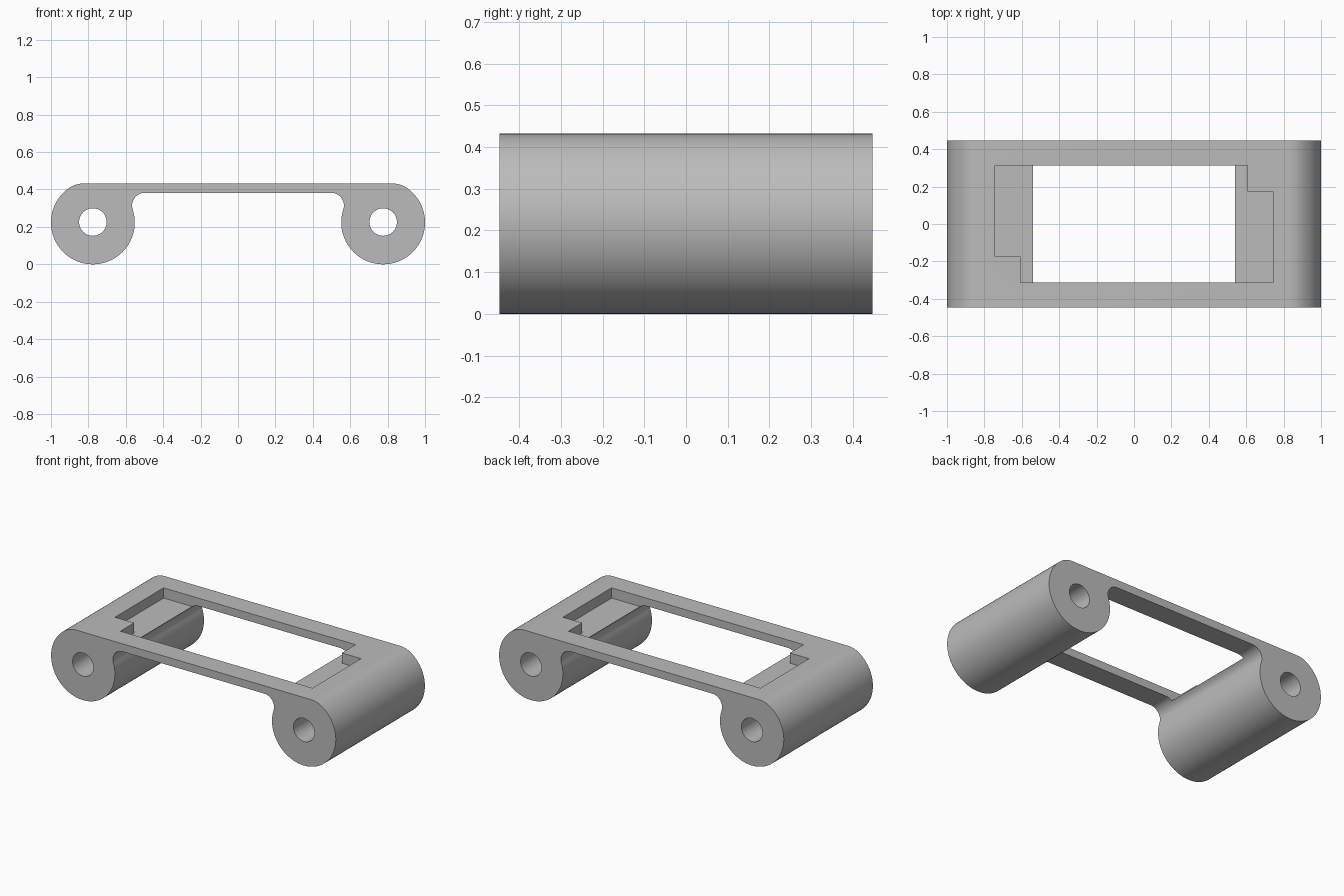
import bpy, bmesh, math
from mathutils import Vector

if "Cube" in bpy.data.objects:
    bpy.data.objects.remove(bpy.data.objects["Cube"], do_unlink=True)

TOP, UNDER, FLOOR = 0.432, 0.382, 0.367   # plate top, plate underside, pocket floor
HALF_DEPTH = 0.447
R, CX, CZ = 0.224, 0.776, 0.224           # end barrels
BORE = 0.0735
FILLET, SHOULDER = 0.068, 0.14            # inner and outer blend radii

grey = bpy.data.materials.new("Plain grey")
grey.use_nodes = True
colour = (0.5, 0.5, 0.5, 1)
grey.diffuse_color = colour
grey.node_tree.nodes["Principled BSDF"].inputs["Base Color"].default_value = colour


def arc(cx, cz, r, start, end, steps):
    angles = [start + (end - start) * i / steps for i in range(steps + 1)]
    return [(cx + r * math.cos(a), cz + r * math.sin(a)) for a in angles]


def prism(name, points, offset):
    """Extrude a closed outline of 3D points along the offset."""
    bm = bmesh.new()
    face = bm.faces.new([bm.verts.new(p) for p in points])
    extruded = bmesh.ops.extrude_face_region(bm, geom=[face])["geom"]
    moved = [v for v in extruded if isinstance(v, bmesh.types.BMVert)]
    bmesh.ops.translate(bm, verts=moved, vec=Vector(offset))
    bmesh.ops.recalc_face_normals(bm, faces=bm.faces)
    mesh = bpy.data.meshes.new(name)
    bm.to_mesh(mesh)
    bm.free()
    mesh.materials.append(grey)
    obj = bpy.data.objects.new(name, mesh)
    bpy.context.collection.objects.link(obj)
    return obj


# Half of the front outline: inner fillet, barrel, outer shoulder
fz = UNDER - FILLET
fx = CX - math.sqrt((R + FILLET) ** 2 - (fz - CZ) ** 2)
inner = math.atan2(CZ - fz, CX - fx)
sz = TOP - SHOULDER
sx = CX + math.sqrt((R - SHOULDER) ** 2 - (sz - CZ) ** 2)
outer = math.atan2(sz - CZ, sx - CX)
half = arc(fx, fz, FILLET, math.pi / 2, inner, 20)
half += arc(CX, CZ, R, math.pi + inner, 2 * math.pi + outer, 72)[1:]
half += arc(sx, sz, SHOULDER, outer, math.pi / 2, 12)[1:]
outline = half + [(-x, z) for x, z in reversed(half)]
bracket = prism("bracket", [(x, -HALF_DEPTH, z) for x, z in outline],
                (0, 2 * HALF_DEPTH, 0))

# Bores through both barrels
cutters = []
for side, label in ((1, "left"), (-1, "right")):
    ring = arc(side * CX, CZ + 0.002, BORE, 0, 2 * math.pi, 48)[:-1]
    cutters.append(prism(label + "_bore_cutter", [(x, -0.6, z) for x, z in ring],
                         (0, 1.2, 0)))

# Stepped pocket, the same after a half turn; it opens through the thin plate
px, py, nx, ny = 0.742, 0.313, 0.607, 0.175
steps = [(px, -py), (px, ny), (nx, ny), (nx, py)]
pocket = steps + [(-x, -y) for x, y in steps]
cutters.append(prism("pocket_cutter", [(x, y, FLOOR) for x, y in pocket],
                     (0, 0, 0.2)))

# Cut, then discard the cutters
bpy.ops.object.select_all(action='DESELECT')
bpy.context.view_layer.objects.active = bracket
bracket.select_set(True)
for cutter in cutters:
    cutter.hide_render = True
    mod = bracket.modifiers.new(cutter.name, 'BOOLEAN')
    mod.operation = 'DIFFERENCE'
    mod.solver = 'EXACT'
    mod.object = cutter
    bpy.ops.object.modifier_apply(modifier=mod.name)
    bpy.data.objects.remove(cutter, do_unlink=True)

bpy.ops.object.shade_smooth_by_angle(angle=math.radians(30))
